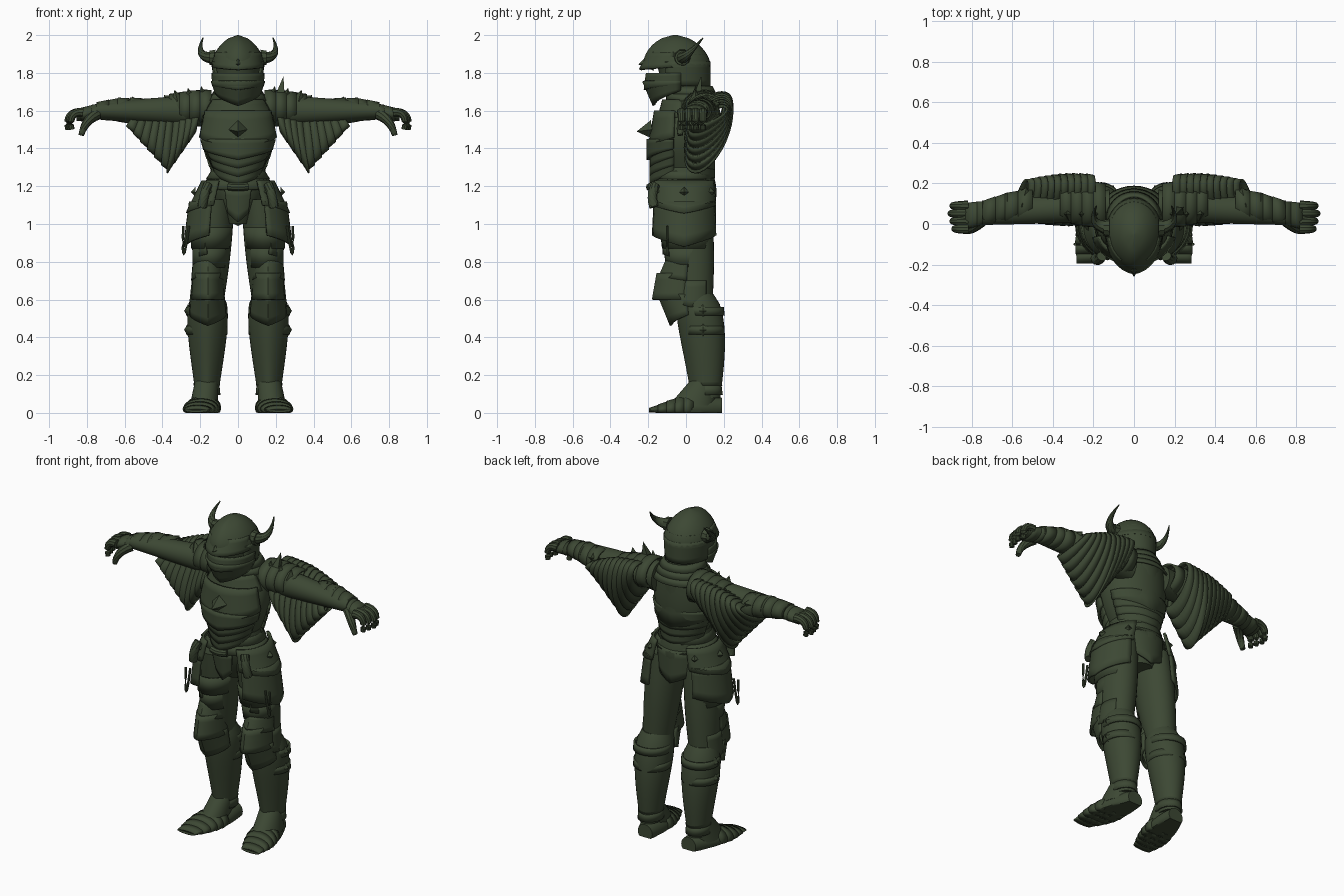
import bpy, bmesh
from math import sin, cos, pi, radians
from mathutils import Vector

if "Cube" in bpy.data.objects:
    bpy.data.objects.remove(bpy.data.objects["Cube"])

GREEN = (0.046, 0.065, 0.034, 1)
material = bpy.data.materials.new("dark_green_steel")
material.use_nodes = True
material.diffuse_color = GREEN
material.node_tree.nodes["Principled BSDF"].inputs["Base Color"].default_value = GREEN

FRONT, SIDE, BACK = -90, 0, 90


def build(name, rings, closed=True, caps=True, mirror=False, thickness=0, angle=35):
    """Skin a list of point rings into one object."""
    bm = bmesh.new()
    rows = [[bm.verts.new(point) for point in points] for points in rings]
    count = len(rows[0])
    for lower, upper in zip(rows, rows[1:]):
        for i in range(count if closed else count - 1):
            j = (i + 1) % count
            bm.faces.new((lower[i], lower[j], upper[j], upper[i]))
    if closed and caps:
        bm.faces.new(rows[0])
        bm.faces.new(rows[-1])
    bmesh.ops.recalc_face_normals(bm, faces=bm.faces)
    mesh = bpy.data.meshes.new(name)
    bm.to_mesh(mesh)
    bm.free()
    mesh.materials.append(material)
    part = bpy.data.objects.new(name, mesh)
    bpy.context.collection.objects.link(part)
    bpy.ops.object.select_all(action='DESELECT')
    bpy.context.view_layer.objects.active = part
    part.select_set(True)
    bpy.ops.object.shade_smooth_by_angle(angle=radians(angle))
    if thickness:
        part.modifiers.new("thickness", 'SOLIDIFY').thickness = thickness
    if mirror:
        part.modifiers.new("mirror", 'MIRROR')


def circle(count):
    return [(cos(2 * pi * i / count), sin(2 * pi * i / count)) for i in range(count)]


def hoop(axis, section, keel=0, shear=0):
    """Elliptical ring across an axis, from (centre, size, tilt)."""
    centre, size, tilt = section
    points = []
    for c, s in circle(32):
        u = size[0] * c + shear * s
        v = size[1] * s - keel * max(0, -s) ** 8
        w = tilt * s
        offset = {'x': (w, u, v), 'y': (u, w, v), 'z': (u, v, w)}[axis]
        point = centre + Vector(offset)
        point.z = max(point.z, 0)
        points.append(point)
    return points


def swell(amount, early=1):
    return lambda t: 1 + amount * sin(pi * t ** early)


def dome(t):
    return max(cos(t * pi / 2), 0.001) ** 0.55


def sweep(start, end, size, end_size, steps=10, profile=swell(0), bow=(0, 0, 0)):
    """Sections from start to end with a width profile."""
    sections = []
    for i in range(steps + 1):
        t = i / steps
        centre = Vector(start).lerp(end, t) + Vector(bow) * sin(pi * t)
        sections.append((centre, Vector(size).lerp(end_size, t) * profile(t), 0))
    return sections


def loft(name, sections, axis='z', mirror=False, keel=0):
    build(name, [hoop(axis, s, keel) for s in sections], mirror=mirror)


def lames(name, sections, axis='z', mirror=False, flare=1.06, shear=0):
    """Overlapping plate hoops, each flared over the next."""
    for i, (first, second) in enumerate(zip(sections, sections[1:])):
        centre = first[0].lerp(second[0], 1.1)
        lip = (centre, second[1] * flare, second[2])
        rings = [hoop(axis, s, shear=shear) for s in (first, lip)]
        build(f"{name}_{i + 1}", rings, caps=False, mirror=mirror, thickness=0.01)


def plate(name, centre, top, bottom, size, end_size, facing, spread=80, point=0, keel=0, mirror=False):
    """Curved armour plate with a ridge and a pointed lower edge."""
    rows, steps, columns = [], 4, 16
    for r in range(steps + 1):
        t = r / steps
        radius = Vector(size).lerp(end_size, t)
        row = []
        for i in range(columns + 1):
            across = 2 * i / columns - 1
            angle = radians(facing + spread * across)
            peak = 1 - abs(across)
            x, y = radius * (1 + keel * peak)
            z = top + (bottom - top) * t - point * peak * t
            row.append((centre[0] + x * cos(angle), centre[1] + y * sin(angle), z))
        rows.append(row)
    build(name, rows, closed=False, mirror=mirror, thickness=0.014, angle=25)


def tube(name, start, bend, end, radius, end_radius, mirror=True):
    """Tapered tube along a curve from start to end, pulled towards bend."""
    start, bend, end = Vector(start), Vector(bend), Vector(end)
    rings, steps = [], 8
    for i in range(steps + 1):
        t = i / steps
        first, second = start.lerp(bend, t), bend.lerp(end, t)
        turn = (second - first).to_track_quat('Z', 'Y')
        r = radius + (end_radius - radius) * t
        rings.append([first.lerp(second, t) + turn @ Vector((c * r, s * r, 0)) for c, s in circle(10)])
    build(name, rings, mirror=mirror)


def spike(name, base, reach, radius, mirror=False):
    """Four sided diamond spike."""
    base, reach = Vector(base), Vector(reach)
    turn = reach.to_track_quat('Z', 'Y')
    rim = [turn @ Vector((c * radius, s * radius, 0)) for c, s in circle(4)]
    build(name, [[base + p for p in rim], [base + reach + p * 0.02 for p in rim]], mirror=mirror, angle=10)


# Helmet
HEAD = (0, -0.04)
loft("inner_head", sweep((0, 0, 1.65), (0, -0.03, 1.9), (0.1, 0.1), (0.12, 0.14)))
loft("helmet_skull", sweep((0, -0.04, 1.83), (0, -0.05, 2), (0.14, 0.17), (0.14, 0.18), profile=dome), keel=0.015)
plate("brow_peak", HEAD, 1.91, 1.83, (0.125, 0.13), (0.14, 0.17), FRONT, point=0.01, keel=0.23)
plate("neck_guard", HEAD, 1.86, 1.73, (0.14, 0.17), (0.13, 0.17), BACK, spread=115)
plate("bevor_upper", HEAD, 1.8, 1.74, (0.14, 0.15), (0.135, 0.16), FRONT, spread=95, point=0.03, keel=0.15)
plate("bevor_lower", HEAD, 1.76, 1.71, (0.13, 0.16), (0.11, 0.11), FRONT, spread=95, point=0.08, keel=0.12)
spike("forehead_diamond", (0, -0.18, 1.86), (0, -0.07, -0.015), 0.05)
tube("horn_mount", (0.12, -0.02, 1.88), (0.13, -0.02, 1.88), (0.15, -0.02, 1.88), 0.045, 0.04)
tube("horn", (0.13, -0.02, 1.88), (0.23, 0, 1.88), (0.185, 0.09, 1.985), 0.035, 0.003)

# Torso
lames("gorget", sweep((0, 0.02, 1.73), (0, 0.04, 1.62), (0.11, 0.12), (0.17, 0.14), steps=3))
loft("cuirass", sweep((0, 0, 1.28), (0, 0.04, 1.67), (0.13, 0.13), (0.15, 0.11), profile=swell(0.4),
                      bow=(0, -0.03, 0)), keel=0.015)
plate("breastplate", HEAD, 1.6, 1.46, (0.18, 0.12), (0.21, 0.15), FRONT, point=0.06, keel=0.08)
plate("chest_collar", (0, 0), 1.66, 1.57, (0.14, 0.12), (0.19, 0.15), FRONT, point=0.03, keel=0.05)
plate("backplate", (0, 0), 1.68, 1.4, (0.15, 0.15), (0.19, 0.15), BACK, point=0.06, keel=0.05)
for i in range(4):
    top = 1.45 - i * 0.045
    wide = Vector((0.19 - i * 0.016, 0.14))
    narrow = wide - Vector((0.016, 0))
    plate(f"belly_lame_{i + 1}", HEAD, top, top - 0.05, wide, narrow, FRONT, point=0.06, keel=0.1)
    plate(f"back_lame_{i + 1}", (0, 0), top, top - 0.055, wide, narrow, BACK, point=0.02)
spike("chest_diamond", (0, -0.18, 1.5), (0, -0.08, -0.01), 0.05)

# Hips and belt
loft("hips", sweep((0, -0.01, 1.3), (0, 0.02, 1), (0.14, 0.14), (0.08, 0.1), profile=swell(0.3)))
lames("waist_skirt", sweep((0, -0.01, 1.3), (0, -0.01, 1.19), (0.13, 0.14), (0.19, 0.16), steps=2))
tube("belt_buckle", (-0.05, -0.18, 1.2), (0, -0.2, 1.19), (0.05, -0.18, 1.2), 0.022, 0.022, mirror=False)
plate("loin_plate", (0, 0), 1.19, 1.06, (0.18, 0.16), (0.13, 0.14), FRONT, spread=22, point=0.05)
plate("rump_plate", (0, 0), 1.2, 1.04, (0.18, 0.16), (0.16, 0.16), BACK, spread=40, point=0.05)

# Tassets with studs, pouches and hanging loops
HIP = (0.06, -0.01)
plate("tasset_upper", HIP, 1.23, 1.1, (0.13, 0.17), (0.21, 0.18), SIDE, spread=70, point=0.04, keel=0.03, mirror=True)
plate("tasset_lower", HIP, 1.12, 0.94, (0.19, 0.18), (0.22, 0.19), SIDE, spread=64, point=0.06, keel=0.05, mirror=True)
plate("tasset_under", HIP, 0.95, 0.84, (0.18, 0.15), (0.17, 0.15), SIDE, spread=50, point=0.03, mirror=True)
for i in (-1, 0, 1):
    out = Vector((cos(i), sin(i), 0))
    spike(f"tasset_stud_{i + 2}", out * 0.165 + Vector((*HIP, 1.17)), out * 0.025, 0.026, mirror=True)
tube("hanging_loop", (0.26, -0.1, 0.99), (0.3, -0.1, 0.69), (0.29, -0.1, 0.99), 0.007, 0.007)
tube("belt_pouch", (0.16, -0.16, 1.21), (0.18, -0.19, 1.16), (0.19, -0.17, 1.09), 0.025, 0.025)

# Legs
loft("thigh", sweep((0.12, 0, 1.13), (0.16, 0.05, 0.56), (0.1, 0.13), (0.08, 0.09), profile=swell(0.12)),
     mirror=True)
lames("thigh_plate", sweep((0.14, 0, 0.98), (0.15, 0.01, 0.78), (0.11, 0.14), (0.085, 0.11), steps=2), mirror=True)
KNEE = (0.16, 0.03)
plate("knee_upper", KNEE, 0.81, 0.7, (0.08, 0.12), (0.09, 0.15), FRONT, point=-0.03, keel=0.15, mirror=True)
plate("knee_cap", KNEE, 0.74, 0.6, (0.08, 0.15), (0.09, 0.17), FRONT, keel=0.24, mirror=True)
plate("knee_lower", KNEE, 0.63, 0.52, (0.09, 0.16), (0.1, 0.1), FRONT, point=0.06, keel=0.15, mirror=True)
plate("knee_wing", KNEE, 0.7, 0.58, (0.085, 0.11), (0.1, 0.11), SIDE, spread=45, point=0.02, mirror=True)
loft("greave", sweep((0.16, 0.06, 0.63), (0.165, 0.11, 0.08), (0.08, 0.085), (0.058, 0.072),
                     profile=swell(0.45, early=0.6), bow=(0, 0.012, 0)), mirror=True, keel=0.01)
for name, z in (("upper", 0.56), ("lower", 0.46)):
    lames(f"{name}_calf_strap", sweep((0.165, 0.09, z), (0.165, 0.095, z - 0.04), (0.11, 0.11), (0.11, 0.11), steps=1),
          mirror=True, flare=1)
    spike(f"{name}_calf_clasp", (0.265, 0.09, z - 0.02), (0.02, 0, 0), 0.035, mirror=True)
lames("ankle_band", sweep((0.165, 0.11, 0.2), (0.165, 0.11, 0.1), (0.065, 0.075), (0.068, 0.08), steps=2), mirror=True)

# Shoes
TOE = (0.22, -0.19, 0.015)
loft("shoe", sweep((0.15, 0.19, 0.03), TOE, (0.05, 0.05), (0.05, 0.012), profile=swell(0.7)), 'y', mirror=True)
loft("instep", sweep((0.165, 0.1, 0.18), (0.18, 0.03, 0.04), (0.06, 0.07), (0.075, 0.12)), mirror=True)
lames("shoe_plate", sweep((0.175, 0.04, 0.03), TOE, (0.085, 0.065), (0.06, 0.012), steps=5, profile=swell(0.25)),
      'y', mirror=True, flare=1.04)

# Arms
ELBOW, CUFF, WRIST = (0.5, 0.1, 1.59), (0.63, 0.08, 1.605), (0.75, 0.055, 1.6)
loft("arm", sweep((0.12, 0.09, 1.6), WRIST, (0.08, 0.09), (0.06, 0.045)), 'x', mirror=True)
lames("forearm_plate", sweep(ELBOW, CUFF, (0.08, 0.075), (0.07, 0.06), steps=2), 'x', mirror=True)
lames("gauntlet_cuff", sweep(WRIST, CUFF, (0.058, 0.045), (0.07, 0.06), steps=2), 'x', mirror=True)
spike("elbow_point", (0.55, 0.11, 1.61), (-0.02, 0.07, 0.03), 0.07, mirror=True)
spike("elbow_fin", (0.57, 0.08, 1.61), (-0.02, 0.02, 0.06), 0.06, mirror=True)

# Layered shoulder drapes hanging below the arm
drape, layers, lowest = [], 10, 0.4
for i in range(layers + 1):
    t = i / layers
    drop = t / lowest if t < lowest else (1 - t) / (1 - lowest)
    top = Vector((0.19 + 0.33 * t, 0.12, 1.7 - 0.08 * t + 0.02 * sin(pi * t)))
    hem = Vector((0.22 + 0.37 * t, 0.12, 1.49 + 0.03 * t - 0.22 * drop))
    half = (top - hem) / 2
    drape.append(((top + hem) / 2, Vector(((0.1 - 0.03 * t) * swell(0.2)(t), half.z)), half.x))
lames("shoulder_drape", drape, 'x', mirror=True, flare=1.06, shear=0.07)
lames("pauldron", sweep((0.14, 0.09, 1.62), (0.36, 0.11, 1.61), (0.11, 0.09), (0.09, 0.075), steps=4,
                        profile=swell(0.08)), 'x', mirror=True, flare=1.04)
for i in range(3):
    spike(f"shoulder_spike_{i + 1}", (0.18 + i * 0.07, 0.05, 1.65), (0.015, 0, 0.08 - i * 0.01), 0.035, mirror=True)
spike("left_shoulder_horn", (0.22, 0.06, 1.66), (0.02, 0.02, 0.12), 0.04)

# Hands
PALM = sweep((0.71, 0.06, 1.6), (0.855, 0.035, 1.575), (0.048, 0.04), (0.06, 0.03), profile=swell(0.15))
loft("palm", PALM, 'x', mirror=True)
lames("hand_plate", PALM[::4], 'x', mirror=True, flare=1.04)
for i in range(4):
    y = 0.09 - i * 0.038
    tip = 0.9 - 0.01 * abs(i - 1)
    tube(f"finger_{i + 1}", (0.82, y, 1.59), (tip + 0.02, y, 1.6), (tip, y, 1.5), 0.026, 0.015)
tube("thumb", (0.75, 0.02, 1.58), (0.81, -0.04, 1.55), (0.83, -0.03, 1.47), 0.032, 0.015)
